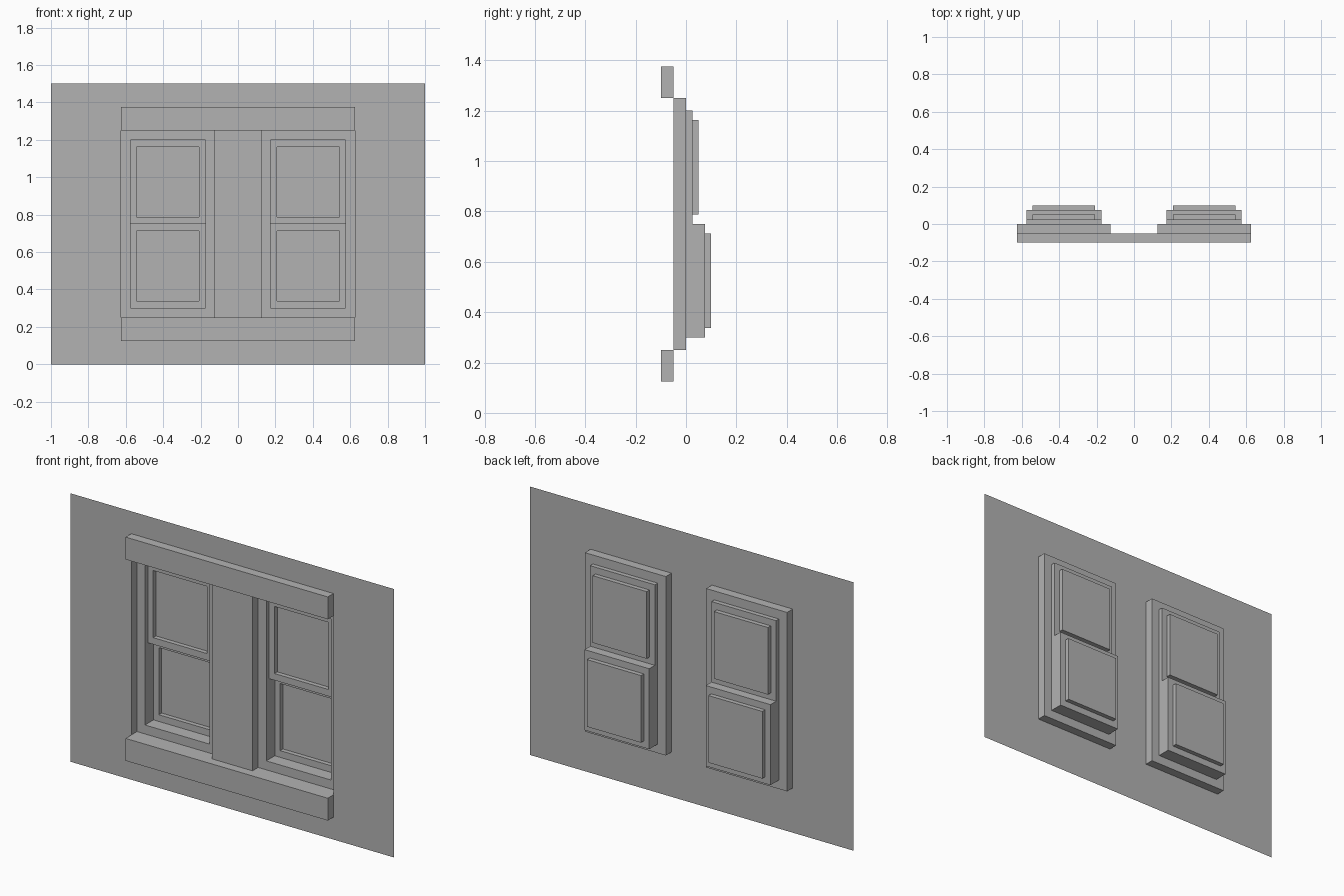
import bpy
import bmesh

if "Cube" in bpy.data.objects:
    bpy.data.objects.remove(bpy.data.objects["Cube"], do_unlink=True)

grey = bpy.data.materials.new("plain_grey")
grey.use_nodes = True
colour = (0.45, 0.45, 0.45, 1)
grey.diffuse_color = colour
grey.node_tree.nodes["Principled BSDF"].inputs["Base Color"].default_value = colour

WALL_Y = -0.05
Z0, Z1 = 0.25, 1.25          # window opening heights
X0, X1 = 0.125, 0.625        # window opening sides, mirrored for the other window


def finish(bm, name):
    bmesh.ops.remove_doubles(bm, verts=bm.verts, dist=0.0001)
    mesh = bpy.data.meshes.new(name)
    bm.to_mesh(mesh)
    bm.free()
    mesh.materials.append(grey)
    obj = bpy.data.objects.new(name, mesh)
    bpy.context.collection.objects.link(obj)


def face(bm, points):
    bm.faces.new([bm.verts.new(p) for p in points])


def loop(x0, x1, z0, z1, y):
    """Upright rectangle, ordered bottom, right, top, left as seen from the front."""
    return [(x0, y, z0), (x1, y, z0), (x1, y, z1), (x0, y, z1)]


def bridge(bm, a, b, skip=None):
    for i in range(4):
        if i != skip:
            j = (i + 1) % 4
            face(bm, [a[i], a[j], b[j], b[i]])


# Thin wall sheet with two openings
bm = bmesh.new()
xs = [-1, -X1, -X0, X0, X1, 1]
zs = [0, Z0, Z1, 1.5]
for i in range(5):
    for k in range(3):
        if not (k == 1 and i in (1, 3)):
            face(bm, loop(xs[i], xs[i + 1], zs[k], zs[k + 1], WALL_Y))
finish(bm, "wall")

# Lintel and sill, open where they meet the wall
for name, low in (("lintel", Z1), ("sill", Z0 - 0.125)):
    bm = bmesh.new()
    front = loop(-X1, X1, low, low + 0.125, -0.1)
    back = loop(-X1, X1, low, low + 0.125, WALL_Y)
    face(bm, front)
    bridge(bm, back, front)
    finish(bm, name)


def sash(name, x0, x1, z0, z1, depth, skip):
    """Stepped shell: sides, rails, then a recessed pane."""
    bm = bmesh.new()
    dx, dz = (x1 - x0) / 12, (z1 - z0) / 12
    pane = (x0 + dx, x1 - dx, z0 + dz, z1 - dz)
    rim = loop(x0, x1, z0, z1, depth)
    inner = loop(*pane, depth)
    glass = loop(*pane, depth + 0.025)
    bridge(bm, loop(x0, x1, z0, z1, 0), rim, skip)
    bridge(bm, rim, inner)
    bridge(bm, inner, glass)
    face(bm, glass)
    if skip == 2:
        # Ledge joining the lower sash to the upper one
        face(bm, [(x1, 0.025, z1), (x0, 0.025, z1), (x0, depth, z1), (x1, depth, z1)])
    finish(bm, name)


# Each window: frame and two sliding sashes
for side, x0, x1 in (("left", X0, X1), ("right", -X1, -X0)):
    bm = bmesh.new()
    opening = loop(x0, x1, Z0, Z1, 0)
    bridge(bm, loop(x0, x1, Z0, Z1, WALL_Y), opening)
    bridge(bm, opening, loop(x0 + 0.05, x1 - 0.05, Z0 + 0.05, Z1 - 0.05, 0))
    finish(bm, side + "_window_frame")
    sash(side + "_upper_sash", x0 + 0.05, x1 - 0.05, 0.75, Z1 - 0.05, 0.025, 0)
    sash(side + "_lower_sash", x0 + 0.05, x1 - 0.05, Z0 + 0.05, 0.75, 0.075, 2)
